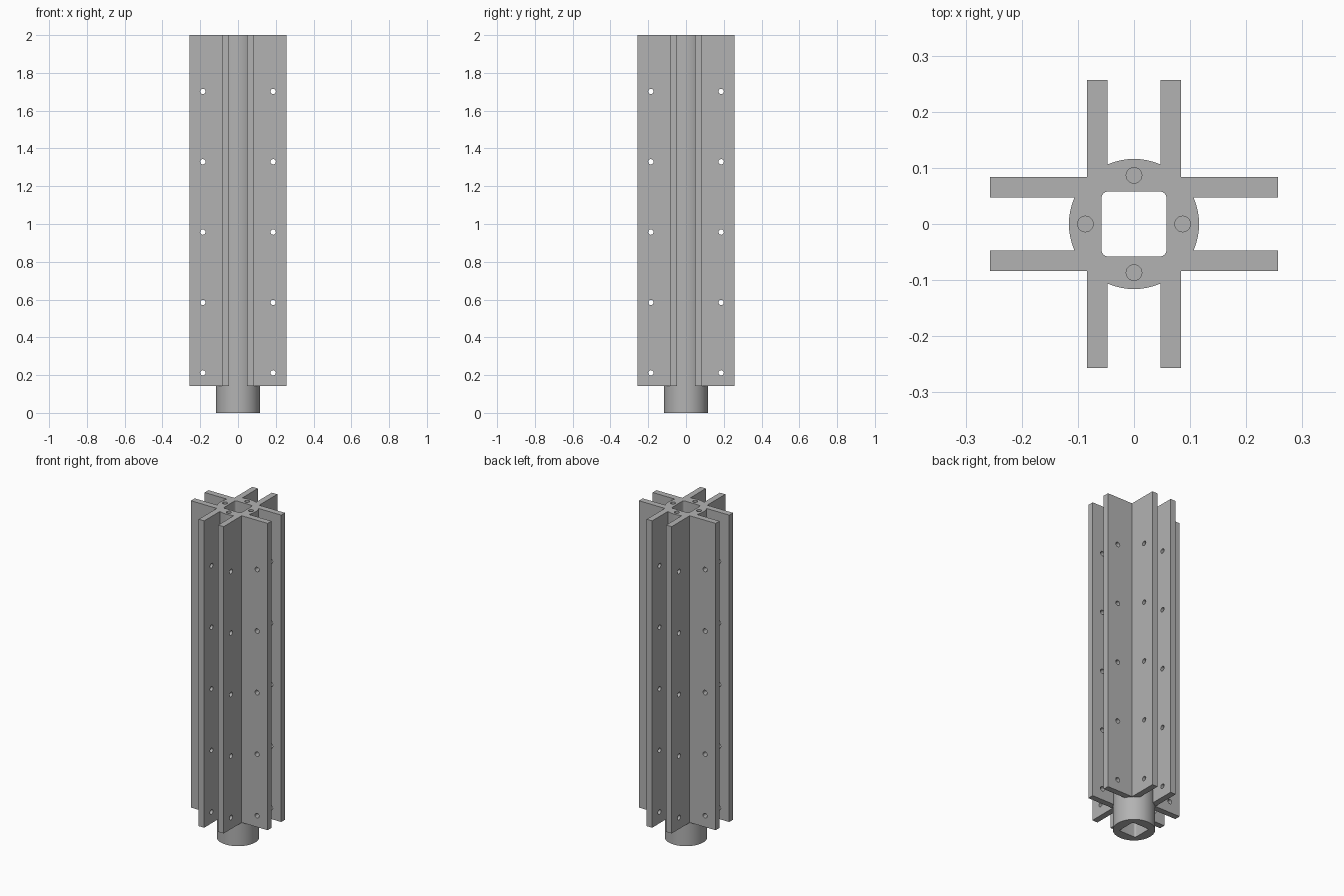
import bpy, bmesh, math
from mathutils import Matrix, Vector

if "Cube" in bpy.data.objects:
    bpy.data.objects.remove(bpy.data.objects["Cube"], do_unlink=True)

HEIGHT, FIN_BASE, REACH = 2.0, 0.143, 0.2565
FIN_IN, FIN_OUT = 0.047, 0.0835
CORE_R, BORE, HOLE_R = 0.116, 0.058, 0.014

grey = bpy.data.materials.new("grey metal")
grey.use_nodes = True
grey.diffuse_color = (0.45, 0.45, 0.45, 1)
grey.node_tree.nodes["Principled BSDF"].inputs["Base Color"].default_value = (0.45, 0.45, 0.45, 1)


def make_object(name, bm):
    mesh = bpy.data.meshes.new(name)
    bm.to_mesh(mesh)
    bm.free()
    mesh.materials.append(grey)
    obj = bpy.data.objects.new(name, mesh)
    bpy.context.scene.collection.objects.link(obj)
    return obj


def add_box(bm, lo, hi):
    lo, hi = Vector(lo), Vector(hi)
    size = Matrix.Diagonal((*(hi - lo), 1))
    return bmesh.ops.create_cube(bm, size=1, matrix=Matrix.Translation((lo + hi) / 2) @ size)


def add_rod(bm, centre, radius, length, axis="Z", sides=24):
    turn = {"X": Matrix.Rotation(math.pi / 2, 4, "Y"),
            "Y": Matrix.Rotation(math.pi / 2, 4, "X"),
            "Z": Matrix.Identity(4)}[axis]
    bmesh.ops.create_cone(bm, cap_ends=True, segments=sides, radius1=radius, radius2=radius,
                          depth=length, matrix=Matrix.Translation(centre) @ turn)


# Round core, left over-long and trimmed at the end
bm = bmesh.new()
add_rod(bm, (0, 0, 1.05), CORE_R, 2.1, sides=96)
body = make_object("finned_column", bm)
tools = []

# Two pairs of crossing fin plates
bm = bmesh.new()
for side in (-1, 1):
    y = sorted((side * FIN_IN, side * FIN_OUT))
    add_box(bm, (-REACH, y[0], FIN_BASE), (REACH, y[1], 2.05))
tools.append((make_object("side_fins", bm), "UNION"))
bm = bmesh.new()
for side in (-1, 1):
    x = sorted((side * FIN_IN, side * FIN_OUT))
    add_box(bm, (x[0], -REACH, FIN_BASE), (x[1], REACH, 2.07))
tools.append((make_object("front_back_fins", bm), "UNION"))

# Trim the top flat
bm = bmesh.new()
add_box(bm, (-1, -1, HEIGHT), (1, 1, 3))
tools.append((make_object("top_trim", bm), "DIFFERENCE"))

# Square bore with rounded corners
bm = bmesh.new()
add_box(bm, (-BORE, -BORE, -1), (BORE, BORE, 3))
uprights = [e for e in bm.edges if abs(e.verts[0].co.z - e.verts[1].co.z) > 1]
bmesh.ops.bevel(bm, geom=uprights, offset=0.012, segments=6, profile=0.5, affect="EDGES")
tools.append((make_object("bore_cutter", bm), "DIFFERENCE"))

# Cross holes through the fins and blind holes in the top
bm = bmesh.new()
for row in range(5):
    z = 0.212 + row * 0.3725
    for side in (-0.186, 0.186):
        add_rod(bm, (side, 0, z), HOLE_R, 0.3, "Y")
        add_rod(bm, (0, side, z), HOLE_R, 0.3, "X")
for k in range(4):
    angle = k * math.pi / 2
    add_rod(bm, (0.0867 * math.cos(angle), 0.0867 * math.sin(angle), HEIGHT), HOLE_R, 0.3)
tools.append((make_object("hole_cutter", bm), "DIFFERENCE"))

# Combine everything into one solid
for tool, operation in tools:
    mod = body.modifiers.new(tool.name, "BOOLEAN")
    mod.operation, mod.solver, mod.object = operation, "EXACT", tool
solid = bpy.data.meshes.new_from_object(body.evaluated_get(bpy.context.evaluated_depsgraph_get()))
body.modifiers.clear()
body.data = solid
solid.name = "finned_column"
for tool, _ in tools:
    bpy.data.objects.remove(tool, do_unlink=True)

bpy.ops.object.select_all(action="DESELECT")
body.select_set(True)
bpy.context.view_layer.objects.active = body
bpy.ops.object.shade_smooth_by_angle(angle=math.radians(30))
